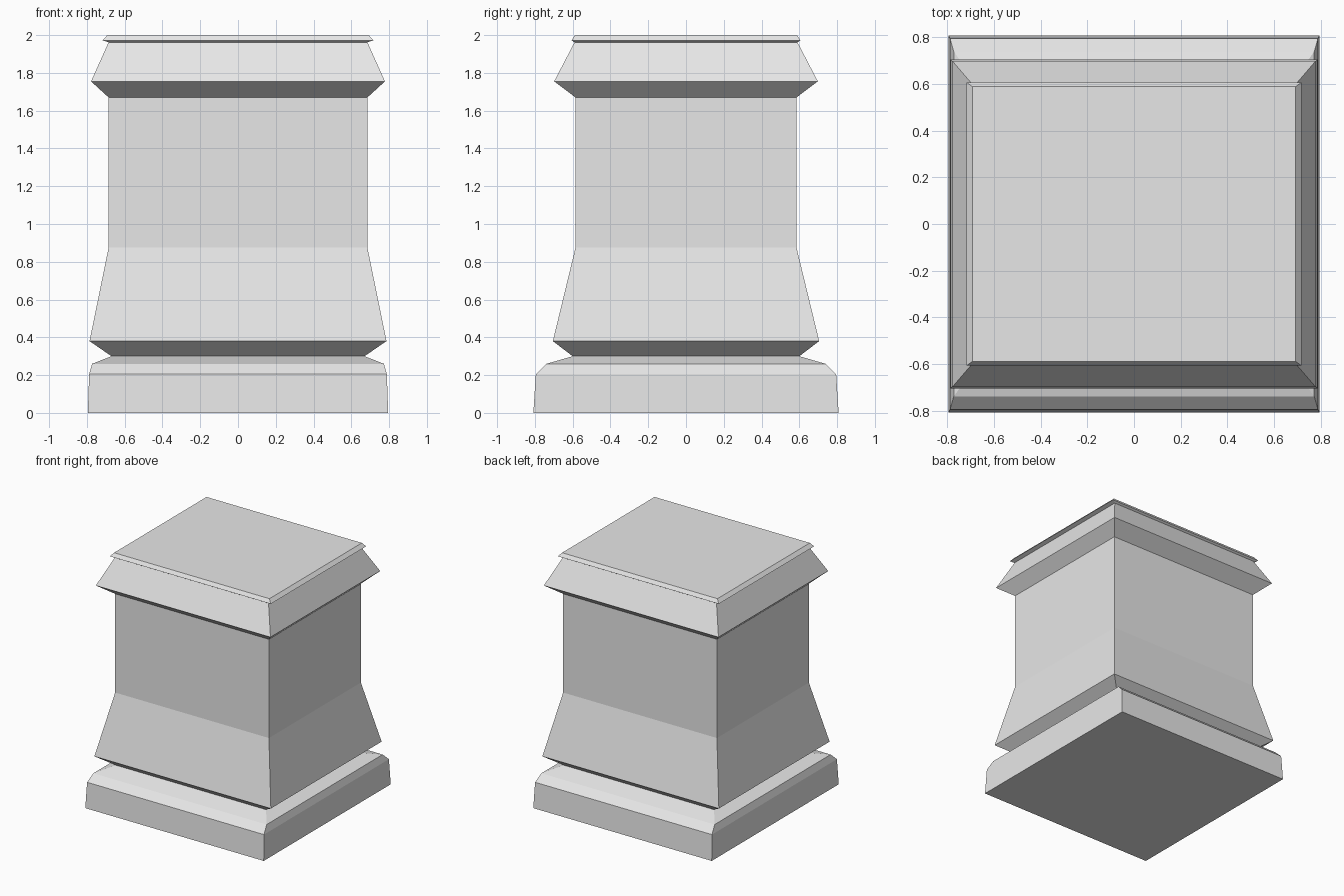
import bpy
import bmesh

cube = bpy.data.objects.get("Cube")
if cube:
    bpy.data.objects.remove(cube, do_unlink=True)

stone = bpy.data.materials.new("pale_grey_stone")
stone.use_nodes = True
grey = (0.8, 0.8, 0.8, 1)
stone.diffuse_color = grey
stone.node_tree.nodes["Principled BSDF"].inputs["Base Color"].default_value = grey


def stacked_block(name, profile, cap_bottom=False, cap_top=False):
    """Join rectangular rings given as (half width, half depth, height)."""
    bm = bmesh.new()
    rings = [[bm.verts.new((sx * w, sy * d, z))
              for sx, sy in ((-1, -1), (1, -1), (1, 1), (-1, 1))]
             for w, d, z in profile]
    for low, high in zip(rings, rings[1:]):
        for i in range(4):
            j = (i + 1) % 4
            bm.faces.new((low[i], low[j], high[j], high[i]))
    if cap_bottom:
        bm.faces.new(rings[0][::-1])
    if cap_top:
        bm.faces.new(rings[-1])
    mesh = bpy.data.meshes.new(name)
    bm.to_mesh(mesh)
    bm.free()
    mesh.materials.append(stone)
    obj = bpy.data.objects.new(name, mesh)
    bpy.context.collection.objects.link(obj)
    return obj


# Rings shared where neighbouring parts meet
neck = (0.67, 0.60, 0.30)
shaft_top = (0.685, 0.585, 1.67)
cap_neck = (0.685, 0.59, 1.962)

# Plinth with a bevelled upper edge
stacked_block("plinth", [(0.795, 0.808, 0), (0.788, 0.795, 0.205),
                         (0.772, 0.738, 0.26), neck], cap_bottom=True)

# Flared foot and straight shaft
stacked_block("flared_foot", [neck, (0.786, 0.705, 0.38), (0.685, 0.585, 0.875)])
stacked_block("shaft", [(0.685, 0.585, 0.875), shaft_top])

# Overhanging moulding and thin top slab
stacked_block("cap_moulding", [shaft_top, (0.778, 0.698, 1.755), cap_neck])
stacked_block("top_slab", [cap_neck, (0.717, 0.607, 1.972), (0.692, 0.588, 2)],
              cap_top=True)
